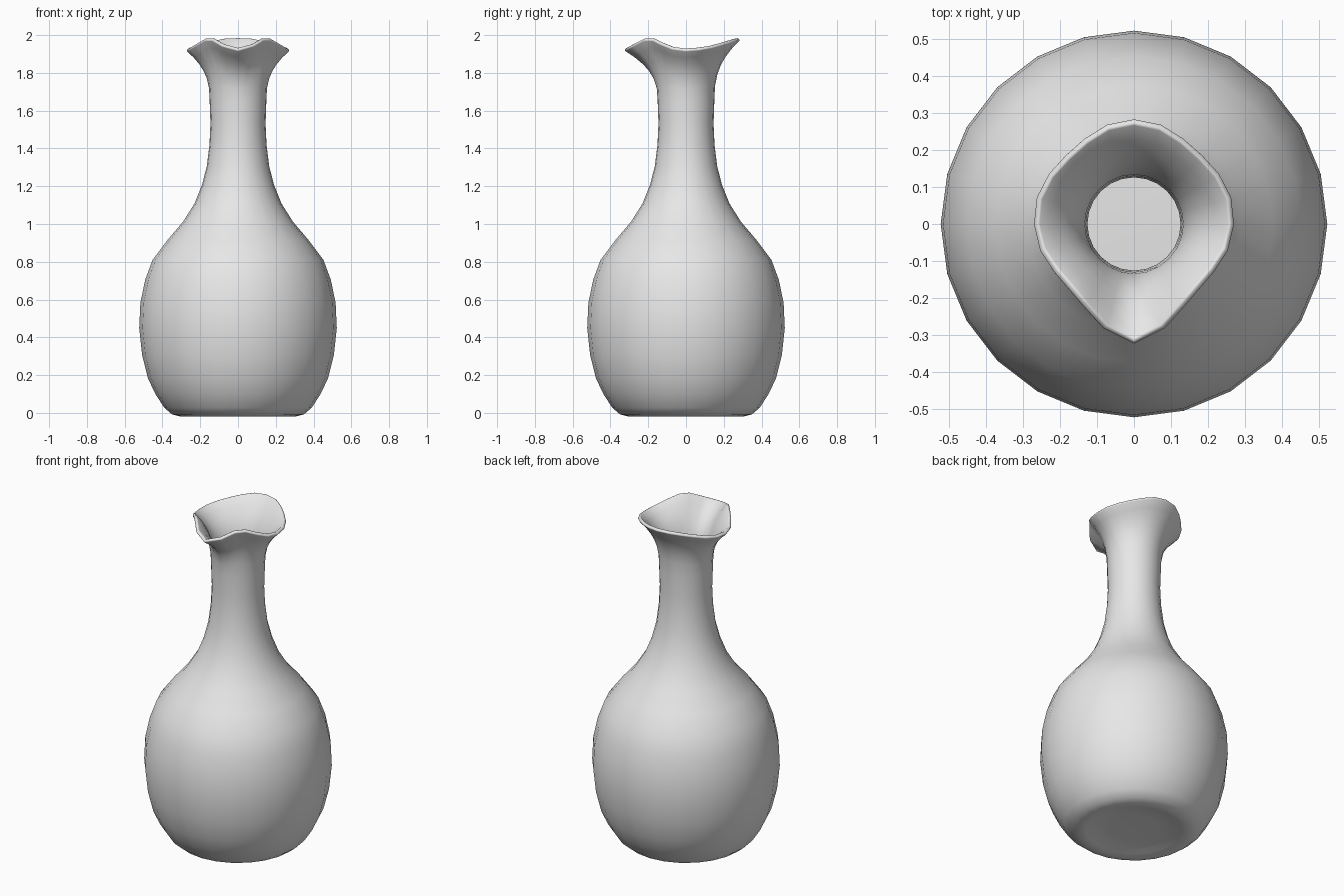
import bpy, bmesh
from math import sin, cos, pi, radians

cube = bpy.data.objects.get("Cube")
if cube:
    bpy.data.objects.remove(cube, do_unlink=True)

SIDES = 24
WALL = 0.02

# Body and neck profile: (radius, height), from under the foot upward
PROFILE = [(0.14, 0.02), (0.23, 0.016), (0.27, 0.004), (0.30, 0), (0.34, 0.01),
           (0.375, 0.04), (0.42, 0.11), (0.458, 0.19), (0.488, 0.31), (0.503, 0.45),
           (0.497, 0.58), (0.472, 0.7), (0.435, 0.8), (0.36, 0.9), (0.275, 1.0),
           (0.212, 1.1), (0.172, 1.2), (0.146, 1.3), (0.131, 1.42), (0.126, 1.53),
           (0.13, 1.65)]

# Pouring lip, from the front spout round to the back in even steps
LIP_RADIUS = [0.315, 0.285, 0.25, 0.236, 0.24, 0.253, 0.26,
              0.262, 0.256, 0.25, 0.255, 0.267, 0.272]
LIP_HEIGHT = [1.935, 1.955, 1.985, 1.985, 1.962, 1.94, 1.932,
              1.937, 1.947, 1.96, 1.973, 1.984, 1.987]
FLARE = [0.25, 0.45, 0.6, 0.73, 0.87, 1.0]


def ring(bm, shape):
    """Ring of vertices; shape(i) gives the radius and height of side i."""
    verts = []
    for i in range(SIDES):
        r, z = shape(i)
        a = 2 * pi * i / SIDES
        verts.append(bm.verts.new((r * sin(a), -r * cos(a), z)))
    return verts


def flared(k):
    """Blend from the round neck to the wavy lip."""
    r0, z0 = PROFILE[-1]

    def shape(i):
        j = min(i, SIDES - i)
        return (r0 + (LIP_RADIUS[j] - r0) * k ** 2.6,
                z0 + (LIP_HEIGHT[j] - z0) * k)
    return shape


# Outer skin of the carafe
bm = bmesh.new()
rings = [ring(bm, lambda i, p=p: p) for p in PROFILE]
rings += [ring(bm, flared(k)) for k in FLARE]
bm.faces.new(list(reversed(rings[0])))
for low, high in zip(rings, rings[1:]):
    for i in range(SIDES):
        n = (i + 1) % SIDES
        bm.faces.new((low[i], low[n], high[n], high[i]))
bmesh.ops.recalc_face_normals(bm, faces=bm.faces)
mesh = bpy.data.meshes.new("carafe")
bm.to_mesh(mesh)
bm.free()
carafe = bpy.data.objects.new("carafe", mesh)
bpy.context.collection.objects.link(carafe)

# Wall thickness and rounded lip
solid = carafe.modifiers.new("wall", 'SOLIDIFY')
solid.thickness = WALL
solid.offset = -1
bevel = carafe.modifiers.new("rounded_lip", 'BEVEL')
bevel.limit_method = 'ANGLE'
bevel.angle_limit = radians(55)
bevel.width = 0.007
bevel.segments = 3

# Plain grey clay
mat = bpy.data.materials.new("grey_clay")
mat.use_nodes = True
grey = (0.8, 0.8, 0.8, 1)
mat.diffuse_color = grey
mat.node_tree.nodes["Principled BSDF"].inputs["Base Color"].default_value = grey
mesh.materials.append(mat)

for poly in mesh.polygons:
    poly.use_smooth = True
